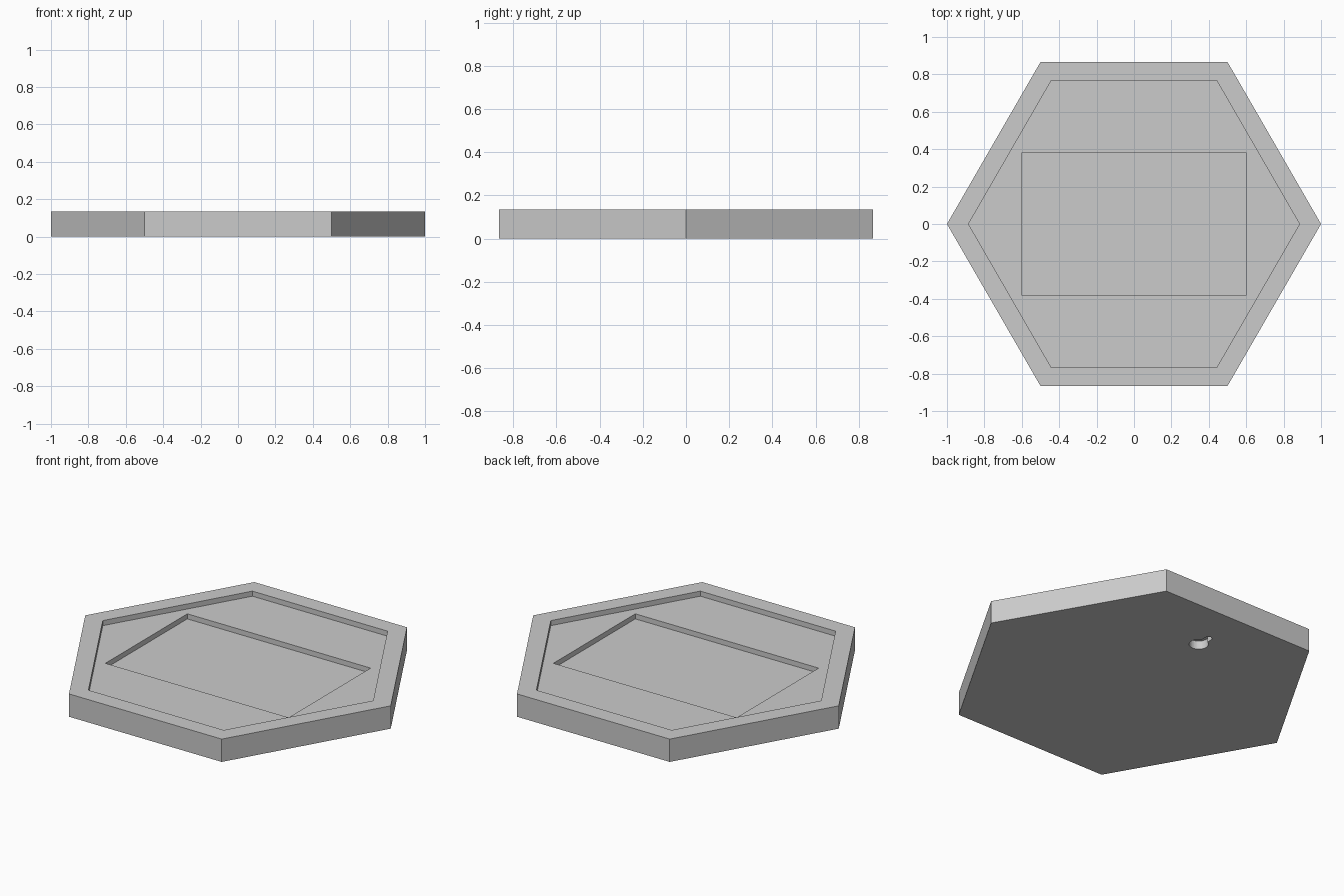
import bpy
import bmesh
import math

if "Cube" in bpy.data.objects:
    bpy.data.objects.remove(bpy.data.objects["Cube"])

HEIGHT = 0.135        # overall thickness
STEP = 0.03           # depth of each top recess

grey = bpy.data.materials.new("plain grey")
grey.diffuse_color = (0.6, 0.6, 0.6, 1)
grey.use_nodes = True
grey.node_tree.nodes["Principled BSDF"].inputs["Base Color"].default_value = grey.diffuse_color


def prism(name, outline, z0, z1):
    """Extrude a flat outline from z0 to z1."""
    bm = bmesh.new()
    face = bm.faces.new([bm.verts.new((x, y, z0)) for x, y in outline])
    ext = bmesh.ops.extrude_face_region(bm, geom=[face])
    top = [v for v in ext["geom"] if isinstance(v, bmesh.types.BMVert)]
    bmesh.ops.translate(bm, verts=top, vec=(0, 0, z1 - z0))
    bmesh.ops.recalc_face_normals(bm, faces=bm.faces)
    mesh = bpy.data.meshes.new(name)
    bm.to_mesh(mesh)
    bm.free()
    mesh.materials.append(grey)
    obj = bpy.data.objects.new(name, mesh)
    bpy.context.collection.objects.link(obj)
    return obj


def hexagon(r):
    return [(r * math.cos(i * math.pi / 3), r * math.sin(i * math.pi / 3))
            for i in range(6)]


def keyhole(cy, r, half_width, end_y, steps=32):
    """Round hole with a narrow round-ended slot running towards +y."""
    a = math.asin(half_width / r)
    start, sweep = math.pi / 2 + a, 2 * math.pi - 2 * a
    pts = [(r * math.cos(start + sweep * i / steps),
            cy + r * math.sin(start + sweep * i / steps))
           for i in range(steps + 1)]
    tip = end_y - half_width
    pts += [(half_width * math.cos(math.pi * i / 8),
             tip + half_width * math.sin(math.pi * i / 8)) for i in range(9)]
    return pts


# Hexagonal tray body
tray = prism("hexagonal_tray", hexagon(1.0), 0, HEIGHT)

# Cutters: shallow hexagonal recess, rectangular pocket, hanging keyhole
w, d = 0.6, 0.383
cutters = [
    prism("hexagon_recess_cutter", hexagon(0.885), HEIGHT - STEP, HEIGHT + 0.1),
    prism("rectangle_pocket_cutter",
          [(-w, -d), (w, -d), (w, d), (-w, d)], HEIGHT - 2 * STEP, HEIGHT + 0.15),
    prism("keyhole_cutter", keyhole(0.54, 0.052, 0.02, 0.64), -0.1, 0.05),
]
for cutter in cutters:
    mod = tray.modifiers.new(cutter.name, 'BOOLEAN')
    mod.operation = 'DIFFERENCE'
    mod.solver = 'EXACT'
    mod.object = cutter

# Apply the cuts and remove the helpers
bpy.context.view_layer.update()
deps = bpy.context.evaluated_depsgraph_get()
result = bpy.data.meshes.new_from_object(tray.evaluated_get(deps))
tray.modifiers.clear()
tray.data = result
for cutter in cutters:
    bpy.data.objects.remove(cutter, do_unlink=True)
